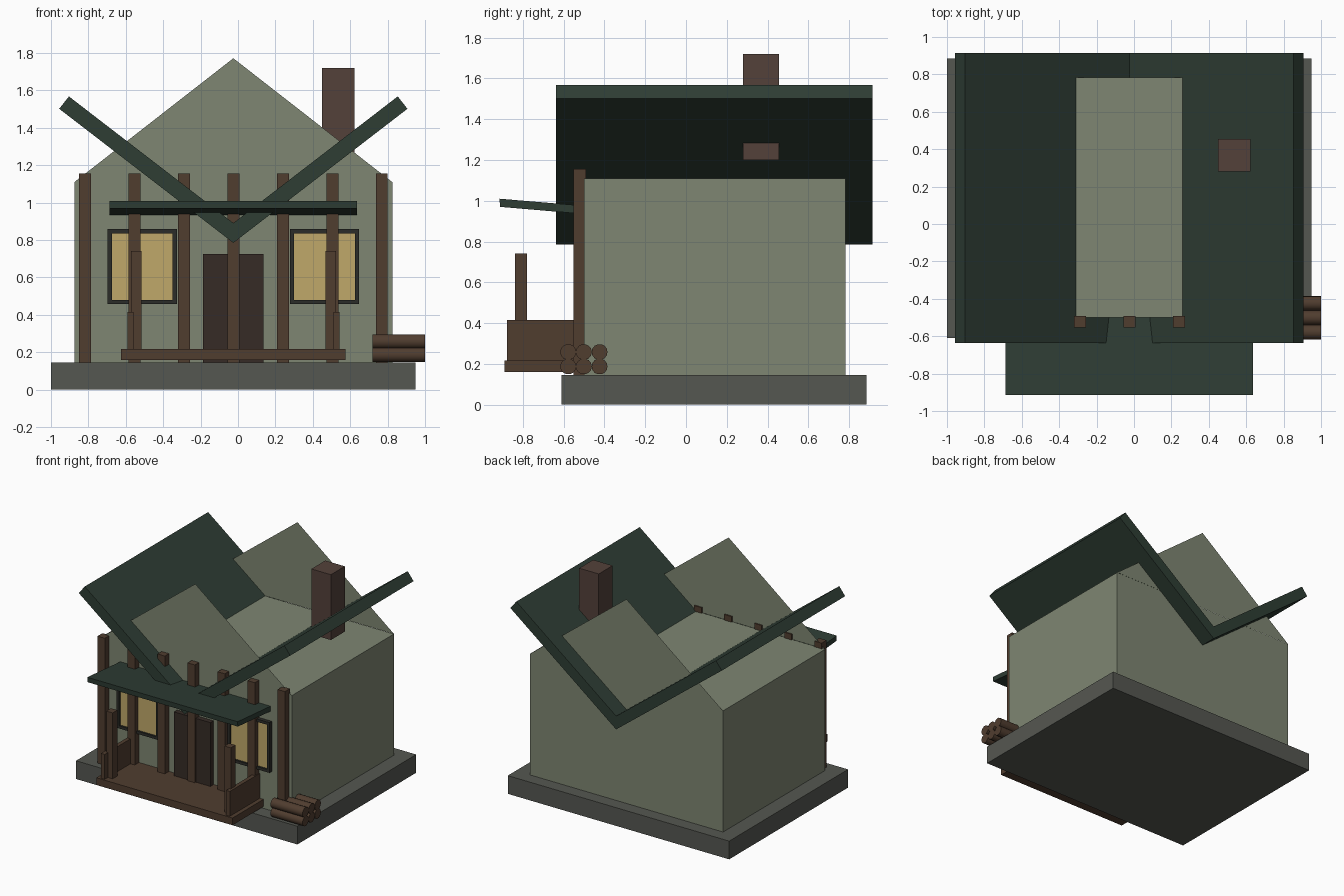
import bpy, bmesh, math
from mathutils import Matrix, Vector

if "Cube" in bpy.data.objects:
    bpy.data.objects.remove(bpy.data.objects["Cube"])

CX = -0.025  # house centre line


def colour(name, hexa):
    def lin(c):
        c /= 255
        return c / 12.92 if c < 0.04 else ((c + 0.055) / 1.055) ** 2.4
    m = bpy.data.materials.new(name)
    m.diffuse_color = [lin(int(hexa[i:i + 2], 16)) for i in (0, 2, 4)] + [1]
    m.use_nodes = True
    m.node_tree.nodes["Principled BSDF"].inputs["Base Color"].default_value = m.diffuse_color
    return m


WALL = colour("sage_wall", "7e8672")
STONE = colour("stone", "555751")
ROOF = colour("green_roof", "2e3d34")
WOOD = colour("wood", "503d2f")
DOOR = colour("dark_door", "362b26")
GLASS = colour("warm_glass", "c0a86a")
FRAME = colour("dark_frame", "2b2c28")
BRICK = colour("brick", "53413a")


def finish(name, bm, mat):
    me = bpy.data.meshes.new(name)
    bm.to_mesh(me)
    bm.free()
    me.materials.append(mat)
    ob = bpy.data.objects.new(name, me)
    bpy.context.collection.objects.link(ob)
    return ob


def box(name, x, y, z, mat):
    bm = bmesh.new()
    size = Matrix.Diagonal((x[1] - x[0], y[1] - y[0], z[1] - z[0], 1))
    mid = Matrix.Translation((sum(x) / 2, sum(y) / 2, sum(z) / 2))
    bmesh.ops.create_cube(bm, size=1, matrix=mid @ size)
    return finish(name, bm, mat)


def prism(name, pts, depth, mat):
    # extrude a flat outline along a vector
    bm = bmesh.new()
    f = bm.faces.new([bm.verts.new(p) for p in pts])
    if depth:
        r = bmesh.ops.extrude_face_region(bm, geom=[f])
        vs = [v for v in r["geom"] if isinstance(v, bmesh.types.BMVert)]
        bmesh.ops.translate(bm, verts=vs, vec=Vector(depth))
        bmesh.ops.recalc_face_normals(bm, faces=bm.faces)
    return finish(name, bm, mat)


def mirrored(s, a, b):
    # x range measured from the centre line, on side s
    return sorted((CX + s * a, CX + s * b))


# base and walls
box("foundation", (-1.0, 0.95), (-0.61, 0.885), (0, 0.145), STONE)
box("walls", (-0.875, 0.825), (-0.5, 0.783), (0.145, 1.11), WALL)

# thin gable triangles, front and back
prism("front_gable", [(-0.875, -0.501, 1.11), (0.825, -0.501, 1.11), (CX, -0.501, 1.772)], None, WALL)
prism("back_gable", [(0.825, 0.784, 1.11), (-0.875, 0.784, 1.11), (CX, 0.784, 1.772)], None, WALL)

# roof slabs sloping in to a central valley
for s, side in ((-1, "left"), (1, "right")):
    outline = [(0, 0.785), (0.931, 1.502), (0.879, 1.568), (-0.052, 0.851)]
    prism(side + "_roof_slab", [(CX + s * x, -0.637, z) for x, z in outline],
          (0, 1.552, 0), ROOF)

# chimney
box("chimney", (0.45, 0.622), (0.28, 0.455), (1.2, 1.72), BRICK)

# timber posts along the front wall
for i in range(7):
    x = CX + (i - 3) * 0.2645
    box(f"wall_post_{i + 1}", (x - 0.032, x + 0.032), (-0.553, -0.491), (0.145, 1.155), WOOD)

# door
box("door", (-0.186, 0.135), (-0.54, -0.49), (0.145, 0.725), DOOR)

# porch deck and awning
box("porch_deck", (-0.625, 0.575), (-0.89, -0.49), (0.16, 0.217), WOOD)
prism("porch_awning", [(-0.687, -0.912, 0.97), (-0.687, -0.915, 1.01),
                       (-0.687, -0.497, 0.975), (-0.687, -0.5, 0.935)], (1.324, 0, 0), ROOF)

for s, side in ((-1, "left"), (1, "right")):
    # porch railing and post
    box(side + "_railing", mirrored(s, 0.535, 0.567), (-0.877, -0.5), (0.217, 0.415), WOOD)
    box(side + "_porch_post", mirrored(s, 0.492, 0.548), (-0.838, -0.78), (0.217, 0.742), WOOD)
    # window pane with four frame bars
    box(side + "_window_pane", mirrored(s, 0.315, 0.662), (-0.515, -0.49), (0.47, 0.848), GLASS)
    for n, a, b in (("inner", 0.302, 0.325), ("outer", 0.65, 0.673)):
        box(f"{side}_window_{n}_bar", mirrored(s, a, b), (-0.53, -0.49), (0.458, 0.858), FRAME)
    for n, a, b in (("bottom", 0.458, 0.48), ("top", 0.836, 0.858)):
        box(f"{side}_window_{n}_bar", mirrored(s, 0.302, 0.673), (-0.53, -0.49), (a, b), FRAME)

# stacked firewood
for row in range(2):
    for col in range(3):
        bm = bmesh.new()
        place = Matrix.Translation((0.859, -0.578 + col * 0.077, 0.187 + row * 0.071))
        bmesh.ops.create_cone(bm, cap_ends=True, segments=14, radius1=0.039, radius2=0.039,
                              depth=0.282, matrix=place @ Matrix.Rotation(math.pi / 2, 4, 'Y'))
        for f in bm.faces:
            f.smooth = len(f.verts) == 4
        finish(f"log_{row * 3 + col + 1}", bm, WOOD)
